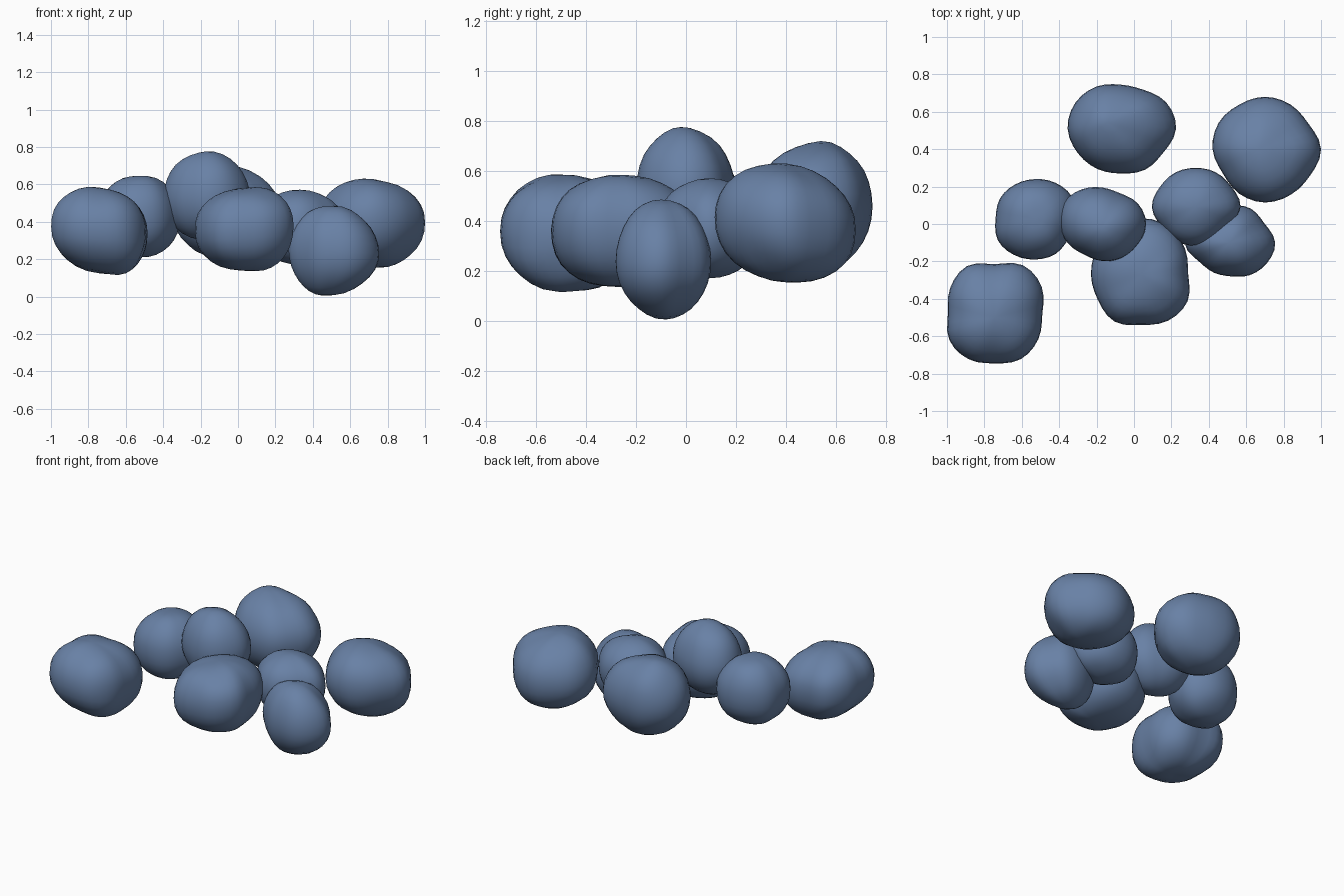
import bpy, bmesh, math
from mathutils import Vector, noise

if "Cube" in bpy.data.objects:
    bpy.data.objects.remove(bpy.data.objects["Cube"])

mat = bpy.data.materials.new("slate blue")
mat.diffuse_color = (0.14, 0.22, 0.38, 1)
mat.use_nodes = True
mat.node_tree.nodes["Principled BSDF"].inputs["Base Color"].default_value = mat.diffuse_color

SEG, RINGS = 36, 16


def outline(radii, a):
    """Smooth closed outline radius at angle a from evenly spaced radii."""
    n = len(radii)
    f = a / (2 * math.pi) * n
    i = int(f)
    t = f - i
    p0, p1, p2, p3 = (radii[(i + k) % n] for k in (-1, 0, 1, 2))
    return p1 + 0.5 * t * (p2 - p0 + t * (2*p0 - 5*p1 + 4*p2 - p3 + t * (3*(p1 - p2) + p3 - p0)))


def stone(name, centre, zlow, zhigh, radii, tilt=(0, 0), up=(0, 0), down=(0, 0), power=2.2):
    """Rounded stone: plan outline shrunk along a superellipse, widest at centre z.
    up / down shift the summit and the underside sideways."""
    cz = centre[2]
    bm = bmesh.new()

    def point(phi, a):
        s = max(math.cos(phi), 0) ** (2 / power)
        v = math.copysign(abs(math.sin(phi)) ** (2 / power), phi)
        r = outline(radii, a) * s
        x, y = r * math.cos(a), r * math.sin(a)
        z = v * ((zhigh - cz) if v > 0 else (cz - zlow)) + tilt[0] * x + tilt[1] * y
        shift = up if v > 0 else down
        p = Vector((x + shift[0] * (1 - s), y + shift[1] * (1 - s), z))
        # slight lumps, fading at the outline so the plan stays true
        p *= 1 + 0.05 * abs(v) * noise.noise((p + Vector(centre)) * 6)
        return p + Vector(centre)

    rings = []
    for j in range(1, RINGS):
        phi = -math.pi / 2 + math.pi * j / RINGS
        rings.append([bm.verts.new(point(phi, 2 * math.pi * k / SEG)) for k in range(SEG)])
    bottom = bm.verts.new(point(-math.pi / 2, 0))
    top = bm.verts.new(point(math.pi / 2, 0))
    for k in range(SEG):
        m = (k + 1) % SEG
        bm.faces.new((bottom, rings[0][m], rings[0][k]))
        bm.faces.new((top, rings[-1][k], rings[-1][m]))
        for a, b in zip(rings, rings[1:]):
            bm.faces.new((a[k], a[m], b[m], b[k]))
    for f in bm.faces:
        f.smooth = True
    me = bpy.data.meshes.new(name)
    bm.to_mesh(me)
    bm.free()
    me.materials.append(mat)
    bpy.context.collection.objects.link(bpy.data.objects.new(name, me))


# outline radii run every 30 degrees, counter-clockwise from +x
stone("stone_front_left", (-0.745, -0.48, 0.36), 0.12, 0.58,
      [.255, .29, .30, .265, .295, .275, .25, .28, .28, .265, .28, .27],
      tilt=(-0.06, 0), up=(0, -0.02), down=(0.07, 0.03), power=2.2)
stone("stone_left", (-0.53, 0.03, 0.43), 0.21, 0.65,
      [.22, .23, .22, .21, .21, .215, .21, .23, .225, .22, .22, .21])
stone("stone_top", (-0.17, 0.0, 0.53), 0.30, 0.78,
      [.235, .22, .19, .195, .215, .235, .23, .21, .19, .198, .21, .22],
      up=(0, -0.02), power=1.95)
stone("stone_front", (0.04, -0.27, 0.365), 0.135, 0.585,
      [.25, .27, .295, .30, .28, .275, .27, .27, .29, .27, .285, .285],
      tilt=(0.06, 0), down=(0.05, 0))
stone("stone_centre_right", (0.33, 0.09, 0.37), 0.17, 0.57,
      [.24, .22, .215, .21, .215, .22, .235, .21, .21, .205, .195, .20], power=2.15)
stone("stone_low_right", (0.52, -0.10, 0.24), 0.01, 0.485,
      [.235, .205, .21, .20, .20, .22, .25, .20, .185, .18, .20, .22],
      tilt=(-0.04, 0), up=(-0.01, 0), down=(-0.07, 0.02), power=2.0)
stone("stone_back_right", (0.70, 0.40, 0.39), 0.15, 0.625,
      [.30, .27, .275, .28, .275, .285, .28, .26, .275, .285, .28, .28],
      tilt=(0.03, -0.09), up=(-0.03, 0), down=(0.05, 0), power=2.1)
stone("stone_back", (-0.07, 0.51, 0.46), 0.20, 0.715,
      [.295, .28, .24, .235, .26, .28, .285, .265, .25, .24, .255, .26],
      up=(-0.07, 0.03), power=2.0)
